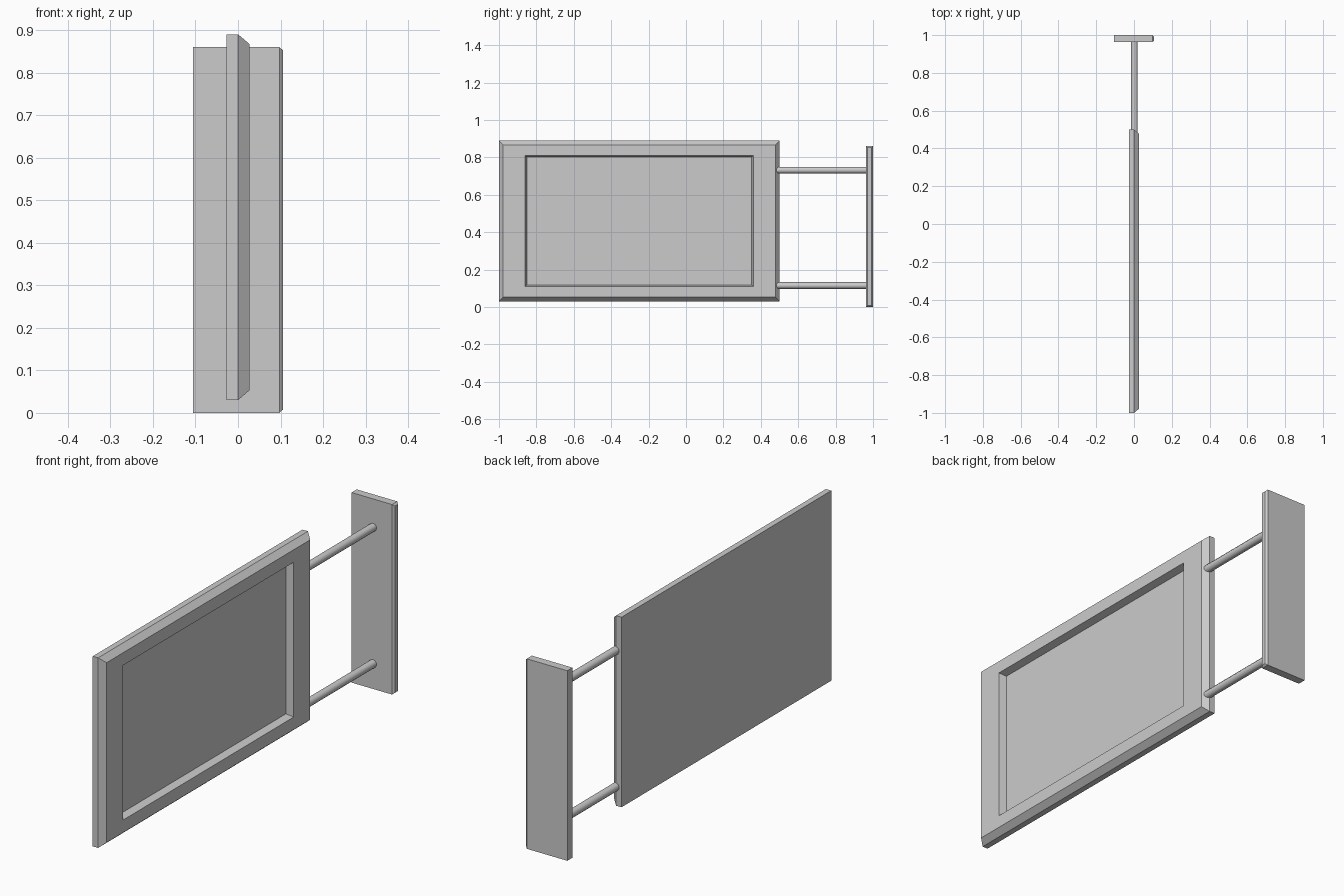
import bpy, bmesh
from math import pi

if "Cube" in bpy.data.objects:
    bpy.data.objects.remove(bpy.data.objects["Cube"])


def slab(name, y, z, rings):
    """Slab lofted along x through rectangular rings given as (x, inset)."""
    bm = bmesh.new()
    loops = []
    for x, i in rings:
        y0, y1, z0, z1 = y[0] + i[0], y[1] - i[0], z[0] + i[1], z[1] - i[1]
        loops.append([bm.verts.new((x, a, b)) for a, b in
                      ((y0, z0), (y1, z0), (y1, z1), (y0, z1))])
    for a, b in zip(loops, loops[1:]):
        for k in range(4):
            n = (k + 1) % 4
            bm.faces.new((a[k], a[n], b[n], b[k]))
    bm.faces.new(loops[0])
    bm.faces.new(loops[-1])
    bmesh.ops.recalc_face_normals(bm, faces=bm.faces)
    mesh = bpy.data.meshes.new(name)
    bm.to_mesh(mesh)
    bm.free()
    obj = bpy.data.objects.new(name, mesh)
    bpy.context.collection.objects.link(obj)
    return obj


# Sign board: flat back, bevelled front rim, recessed panel
slab("sign_board", (-1.0, 0.5), (0.03, 0.89), [
    (-0.027, (0, 0)),
    (0.0, (0, 0)),
    (0.027, (0.022, 0.023)),
    (0.027, (0.14, 0.08)),
    (-0.006, (0.149, 0.089)),
])

# Wall plate with a small bevel on one narrow side
slab("wall_plate", (0.963, 1.0), (0.0, 0.86), [
    (-0.106, (0, 0)),
    (0.097, (0, 0)),
    (0.106, (0.008, 0.008)),
])

# Two round support rods
for name, z in (("lower_rod", 0.115), ("upper_rod", 0.732)):
    bpy.ops.mesh.primitive_cylinder_add(
        vertices=10, radius=0.018, depth=0.495,
        location=(0.002, 0.7325, z), rotation=(pi / 2, 0, 0))
    rod = bpy.context.object
    rod.name = name
    bpy.ops.object.shade_smooth_by_angle(angle=pi / 4)
